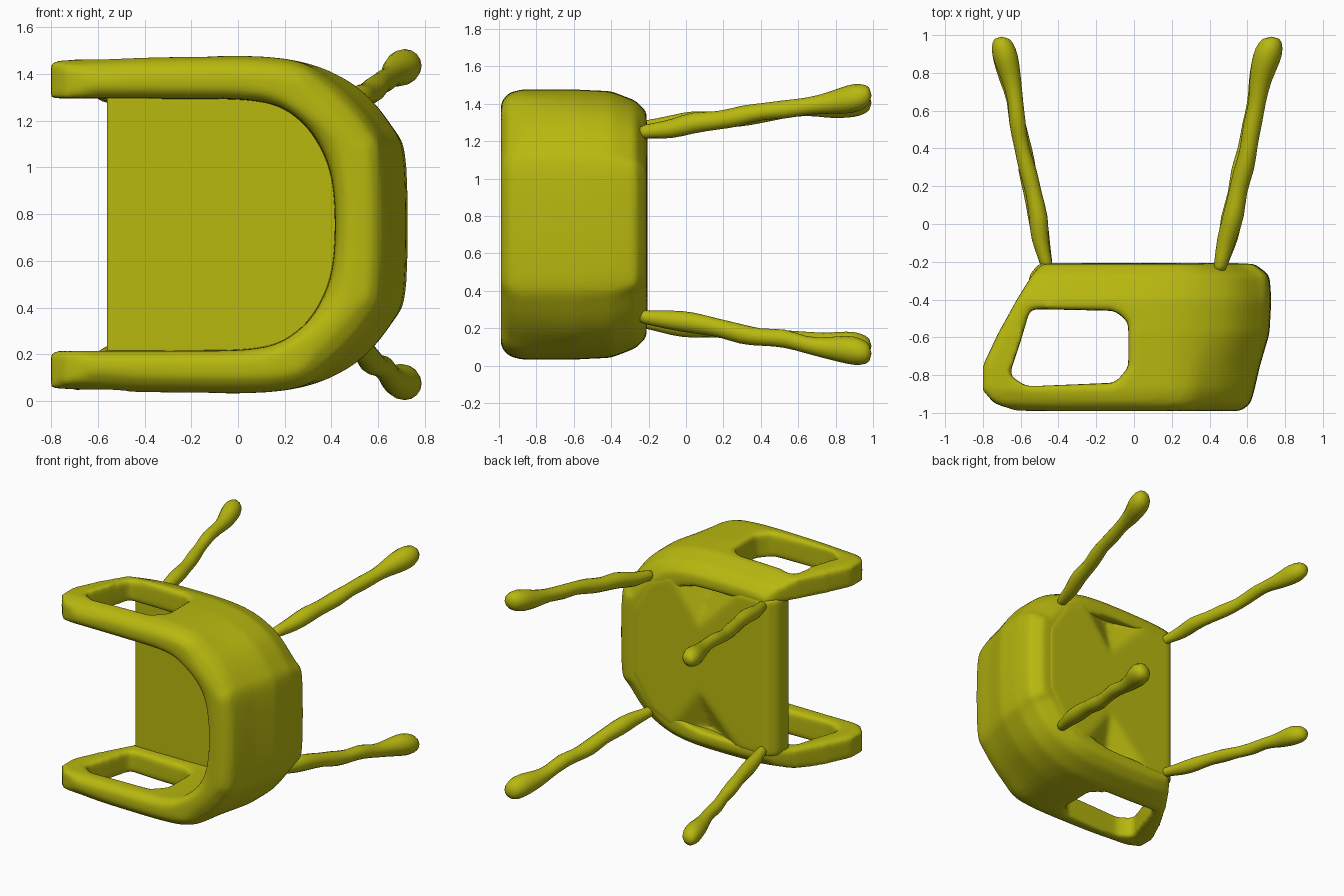
import bpy, bmesh, random
from mathutils import Vector

if "Cube" in bpy.data.objects:
    bpy.data.objects.remove(bpy.data.objects["Cube"])

random.seed(4)
MID = 0.755   # height of the mirror plane (the chair lies on its back)

mat = bpy.data.materials.new("olive_yellow")
mat.diffuse_color = (0.48, 0.48, 0.005, 1)
mat.use_nodes = True
mat.node_tree.nodes["Principled BSDF"].inputs["Base Color"].default_value = mat.diffuse_color


def finish(name, bm):
    bmesh.ops.recalc_face_normals(bm, faces=bm.faces)
    me = bpy.data.meshes.new(name)
    bm.to_mesh(me)
    bm.free()
    for p in me.polygons:
        p.use_smooth = True
    me.materials.append(mat)
    ob = bpy.data.objects.new(name, me)
    bpy.context.collection.objects.link(ob)
    return ob


def loft(name, rings, strip_caps=False):
    """Closed cross-sections skinned into a capped solid."""
    bm = bmesh.new()
    vs = [[bm.verts.new(p) for p in r] for r in rings]
    n = len(vs[0])
    for a, b in zip(vs, vs[1:]):
        for i in range(n):
            bm.faces.new((a[i], a[(i + 1) % n], b[(i + 1) % n], b[i]))
    for cap in (vs[0], vs[-1]):
        if strip_caps:   # quads from outside to inside keep a bent cap clean
            for i in range(n // 2 - 1):
                bm.faces.new((cap[i], cap[i + 1], cap[n - 2 - i], cap[n - 1 - i]))
        else:
            bm.faces.new(cap)
    return finish(name, bm)


def soften(ob, voxel, rounds):
    m = ob.modifiers.new("remesh", 'REMESH')
    m.mode, m.voxel_size, m.use_smooth_shade = 'VOXEL', voxel, True
    s = ob.modifiers.new("smooth", 'SMOOTH')
    s.factor, s.iterations = 0.5, rounds


def cut(ob, cutter):
    cutter.hide_render = True
    cutter.hide_set(True)
    b = ob.modifiers.new("cut", 'BOOLEAN')
    b.operation, b.solver, b.object = 'DIFFERENCE', 'EXACT', cutter


def smooth_path(pts, steps=5):
    """Catmull-Rom through the points."""
    p = [Vector(q) for q in pts]
    p = [2 * p[0] - p[1]] + p + [2 * p[-1] - p[-2]]
    out = []
    for i in range(1, len(p) - 2):
        a, b, c, d = p[i - 1:i + 3]
        for k in range(steps):
            t = k / steps
            out.append(0.5 * (2 * b + (c - a) * t + (2 * a - 5 * b + 4 * c - d) * t * t
                              + (3 * b - a - 3 * c + d) * t ** 3))
    return out + [p[-2]]


def horseshoe(y, front, back, side, inner):
    """One level line of the wall, from one arm tip around the back to the other."""
    if inner:
        half = [(front, side), (-0.3, side), (0.08, side - .01), (0.25, side - .08),
                (back - .05, side - .22), (back, 0.14)]
    else:
        half = [(front, side - .02), (-0.3, side), (0.2, side - .01), (back - .23, side - .11),
                (back - .06, side - .29), (back, 0.26)]
    full = half + [(x, -w) for x, w in reversed(half)]
    return [(v.x, y, MID + v.y) for v in smooth_path(full)]


# Arm-and-back shell: level lines run up the outside, over the rim, down the inside
levels = [
    (-0.21, -0.49, 0.63, 0.60, False),
    (-0.27, -0.54, 0.71, 0.66, False),
    (-0.40, -0.62, 0.72, 0.71, False),
    (-0.58, -0.72, 0.71, 0.72, False),
    (-0.75, -0.80, 0.66, 0.72, False),
    (-0.88, -0.80, 0.63, 0.72, False),
    (-0.95, -0.74, 0.61, 0.70, False),
    (-0.99, -0.62, 0.56, 0.65, False),
    (-0.99, -0.62, 0.47, 0.58, True),
    (-0.95, -0.74, 0.42, 0.54, True),
    (-0.88, -0.80, 0.41, 0.54, True),
    (-0.75, -0.80, 0.41, 0.54, True),
    (-0.58, -0.72, 0.41, 0.54, True),
    (-0.40, -0.62, 0.41, 0.54, True),
    (-0.27, -0.54, 0.40, 0.53, True),
    (-0.21, -0.49, 0.38, 0.52, True),
]
lines = [horseshoe(*lv) for lv in levels]
shell = loft("arm_and_back_shell", list(zip(*lines)), strip_caps=True)

# Opening under each armrest
opening = [(-0.55, -0.45), (-0.10, -0.46), (-0.03, -0.52), (-0.03, -0.76), (-0.10, -0.84),
           (-0.57, -0.86), (-0.66, -0.80), (-0.60, -0.62), (-0.57, -0.52)]
cut(shell, loft("arm_opening_cutter", [[(x, y, z) for x, y in opening] for z in (-0.3, 1.8)]))
soften(shell, 0.02, 6)


# Seat slab filling the shell
def seat_ring(y, front):
    half = [(front, 0.57), (0.25, 0.57), (0.44, 0.47), (0.59, 0.25)]
    return [(x, y, MID + w) for x, w in half + [(x, -w) for x, w in reversed(half)]]


seat = loft("seat", [seat_ring(-0.207, -0.50), seat_ring(-0.27, -0.555), seat_ring(-0.38, -0.565)])
for s in (1, -1):   # sloping hollows under the seat sides
    bm = bmesh.new()
    for x, y, w in ((-.38, -.18, .60), (.38, -.18, .60), (.05, -.18, .16), (0, -.31, .52)):
        bm.verts.new((x, y, MID + s * w))
    bmesh.ops.convex_hull(bm, input=bm.verts)
    cut(seat, finish("seat_hollow_cutter", bm))
soften(seat, 0.02, 5)


# Splayed, slightly lumpy legs
def leg(name, x0, x1, w0, w1, thick, s):
    a, b = Vector((x0, -0.26, MID + s * w0)), Vector((x1, 0.93, MID + s * w1))
    radii = [(0, .04), (.06, .042), (.15, .058), (.25, .066), (.36, .05), (.46, .064), (.56, .046),
             (.66, .058), (.76, .047), (.86, .065), (.94, .085), (1, .085), (1.055, .05)]
    rings = []
    for t, r in radii:
        r *= thick
        wob = 0.014 if 0.1 < t < 0.9 else 0
        c = a.lerp(b, t) + Vector((random.uniform(-wob, wob), 0, random.uniform(-wob, wob)))
        rings.append([c + Vector((r * dx, 0, r * dz)) for dx, dz in
                      ((1, 0), (.7, .7), (0, 1), (-.7, .7), (-1, 0), (-.7, -.7), (0, -1), (.7, -.7))])
    ob = loft(name, rings)
    sub = ob.modifiers.new("round", 'SUBSURF')
    sub.levels = sub.render_levels = 1


for s, side in ((1, "right"), (-1, "left")):
    leg("front_leg_" + side, -0.455, -0.69, 0.52, 0.645, 0.88, s)
    leg("rear_leg_" + side, 0.45, 0.715, 0.49, 0.68, 1.0, s)
